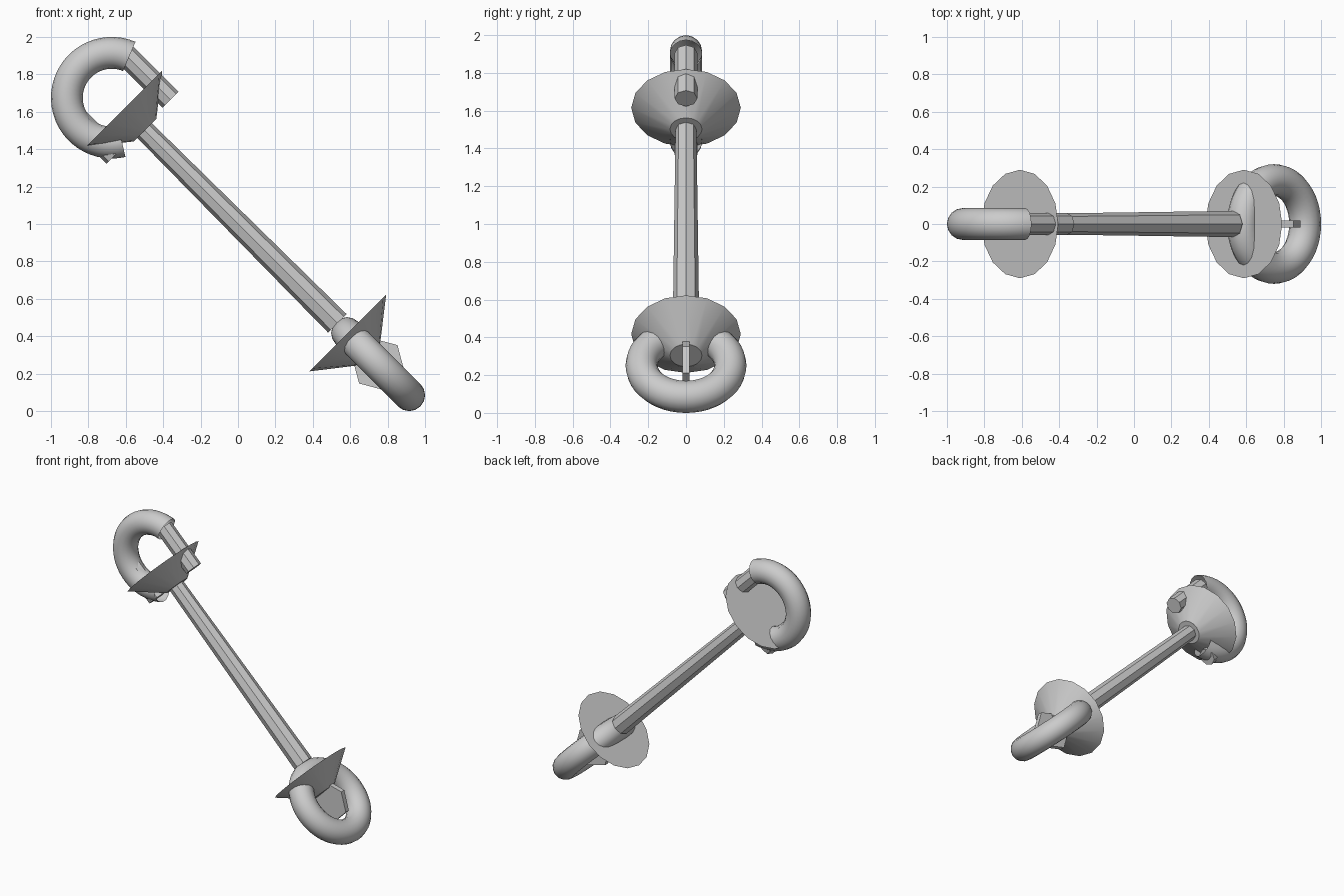
import bpy, bmesh
from math import radians, cos, sin, sqrt
from mathutils import Vector, Matrix

if "Cube" in bpy.data.objects:
    bpy.data.objects.remove(bpy.data.objects["Cube"])

S = 1 / sqrt(2)
AXIS = Vector((S, 0, -S))          # main axis, upper left to lower right
SIDE = Vector((S, 0, S))           # across the axis, in the front plane
ALONG = (0, radians(135), 0)       # local z turned onto the main axis


def finish(name, ob=None):
    ob = ob or bpy.context.object
    ob.name = name
    bpy.ops.object.select_all(action='DESELECT')
    ob.select_set(True)
    bpy.context.view_layer.objects.active = ob
    bpy.ops.object.shade_smooth_by_angle(angle=radians(30))
    return ob


def rod(name, start, length, r1, r2, sides):
    bpy.ops.mesh.primitive_cone_add(vertices=sides, radius1=r1, radius2=r2, depth=length,
                                    location=Vector(start) + AXIS * length / 2, rotation=ALONG)
    return finish(name)


# Tapered shaft
rod("shaft", (-0.53, 0, 1.53), 1.5, 0.055, 0.07, 8)

# Flared collars, both with the wide face towards the upper left
rod("upper_collar", (-0.61, 0, 1.615), 0.16, 0.29, 0.085, 16)
rod("lower_collar", (0.587, 0, 0.417), 0.16, 0.29, 0.085, 16)

# Two straight legs of the upper shackle
for label, side in (("top", 1), ("bottom", -1)):
    end = Vector((-0.511, 0, 1.515)) + SIDE * 0.212 * side
    rod(label + "_leg", end - AXIS * 0.34, 0.34, 0.06, 0.06, 8)

# Open upper ring, a tube with open ends swept through 216 degrees
R, r, a0 = 0.24, 0.085, radians(67)
centre = Vector((-0.675, 0, 1.675))
radial = Vector((cos(a0), 0, sin(a0)))
frame = Matrix((radial, (0, 1, 0), radial.cross(Vector((0, 1, 0))))).transposed().to_4x4()
bm = bmesh.new()
bmesh.ops.create_circle(bm, segments=16, radius=r,
                        matrix=Matrix.Translation(centre + radial * R) @ frame)
bmesh.ops.spin(bm, geom=bm.verts[:] + bm.edges[:], cent=centre, axis=(0, -1, 0),
               angle=radians(216), steps=32, use_duplicate=False)
bmesh.ops.recalc_face_normals(bm, faces=bm.faces[:])
mesh = bpy.data.meshes.new("upper_ring")
bm.to_mesh(mesh)
bm.free()
ring = bpy.data.objects.new("upper_ring", mesh)
bpy.context.collection.objects.link(ring)
finish("upper_ring", ring)

# Closed lower ring, at right angles to the upper one
bpy.ops.mesh.primitive_torus_add(major_radius=0.235, minor_radius=0.085, major_segments=48,
                                 minor_segments=16, location=(0.749, 0, 0.251),
                                 rotation=(0, radians(45), 0))
finish("lower_ring")

# Thin six-sided plate inside the lower ring
bpy.ops.mesh.primitive_cylinder_add(vertices=6, radius=0.145, depth=0.035,
                                    location=(0.75, 0, 0.25),
                                    rotation=(radians(90), radians(45), 0))
finish("hex_plate")
